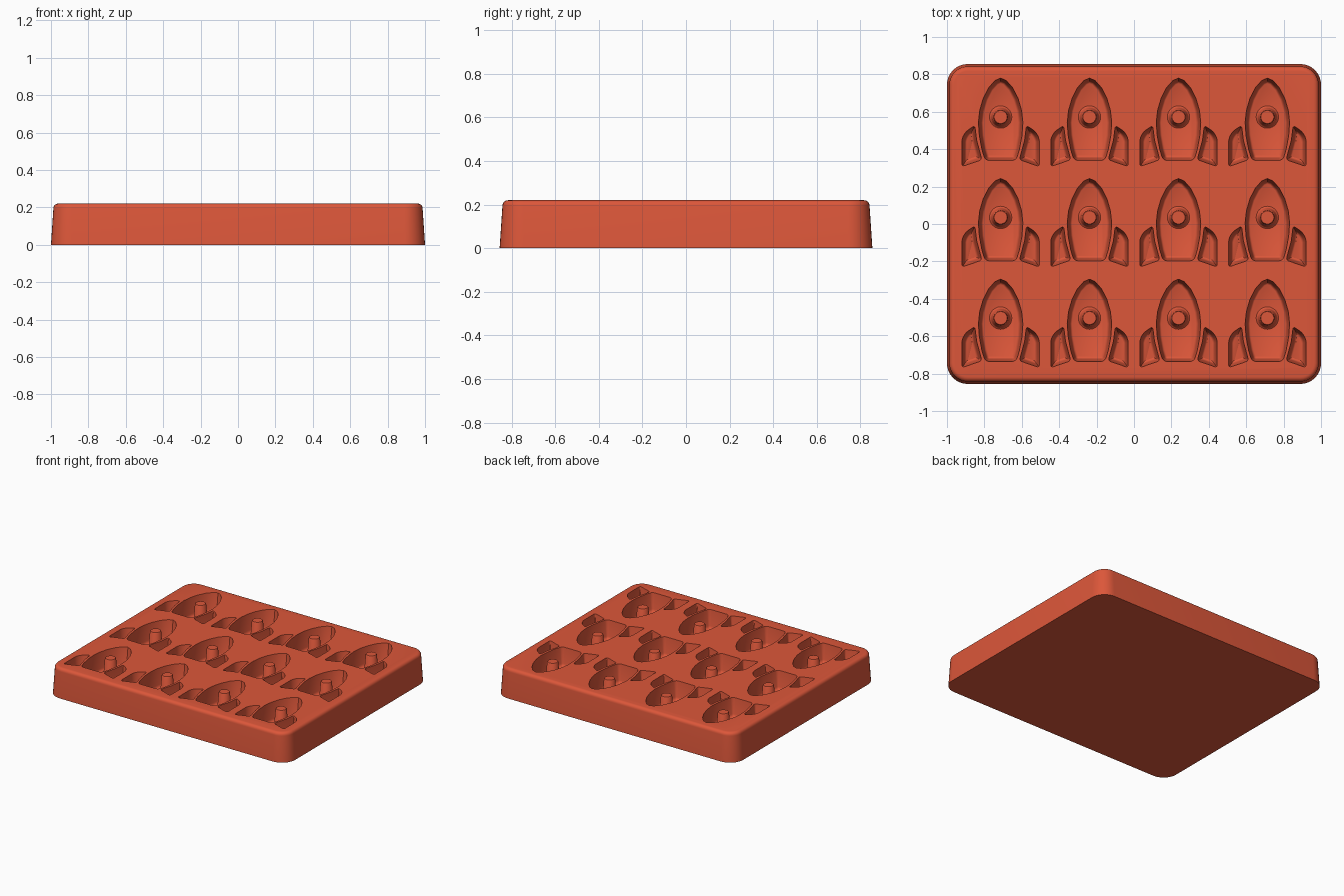
import bpy, bmesh, math
from mathutils import Vector

if "Cube" in bpy.data.objects:
    bpy.data.objects.remove(bpy.data.objects["Cube"], do_unlink=True)

TOP, FLOOR = 0.22, 0.085
COLUMNS = [-0.713, -0.238, 0.238, 0.713]
ROWS = [0.572, 0.035, -0.503]

red = bpy.data.materials.new("brick red")
red.use_nodes = True
colour = (0.72, 0.095, 0.042, 1)
red.diffuse_color = colour
red.node_tree.nodes["Principled BSDF"].inputs["Base Color"].default_value = colour


def rounded(points, radii, steps=5):
    """Round each corner of a counter-clockwise outline with a short curve."""
    out = []
    for i, (p, r) in enumerate(zip(points, radii)):
        p = Vector(p)
        if r == 0:
            out.append(p)
            continue
        a = p + (Vector(points[i - 1]) - p).normalized() * r
        b = p + (Vector(points[(i + 1) % len(points)]) - p).normalized() * r
        for k in range(steps + 1):
            t = k / steps
            w = math.sqrt(2) / 2 * 2 * t * (1 - t)
            total = (1 - t) ** 2 + w + t * t
            out.append((a * (1 - t) ** 2 + p * w + b * t * t) / total)
    return out


def inset(points, d):
    """Move an outline inwards by d."""
    out = []
    for i, p in enumerate(points):
        u = (p - points[i - 1]).normalized()
        v = (points[(i + 1) % len(points)] - p).normalized()
        n = Vector((-u.y, u.x)) + Vector((-v.y, v.x))
        out.append(p + n * (2 * d / max(n.length_squared, 0.8)))
    return out


def loft(bm, outline, levels, centre=(0, 0)):
    """Stack inset copies of an outline, lowest first, into a closed solid."""
    rings = []
    for z, d in levels:
        rings.append([bm.verts.new((p.x + centre[0], p.y + centre[1], z))
                      for p in inset(outline, d)])
    n = len(outline)
    for low, high in zip(rings, rings[1:]):
        for i in range(n):
            j = (i + 1) % n
            bm.faces.new((low[i], low[j], high[j], high[i]))
    bm.faces.new(rings[0][::-1])
    bm.faces.new(rings[-1])


def finish(bm, name):
    bmesh.ops.recalc_face_normals(bm, faces=bm.faces)
    mesh = bpy.data.meshes.new(name)
    bm.to_mesh(mesh)
    bm.free()
    mesh.materials.append(red)
    obj = bpy.data.objects.new(name, mesh)
    bpy.context.collection.objects.link(obj)
    return obj


def smooth(obj):
    bpy.ops.object.select_all(action='DESELECT')
    obj.select_set(True)
    bpy.context.view_layer.objects.active = obj
    bpy.ops.object.shade_smooth_by_angle(angle=math.radians(35))


# Tapered tray block with a rounded top rim
bm = bmesh.new()
corners = [(-1, -0.855), (1, -0.855), (1, 0.855), (-1, 0.855)]
rim = [(TOP - 0.025 * (1 - math.sin(a)), 0.013 + 0.025 * (1 - math.cos(a)))
       for a in [math.radians(18 * k) for k in range(6)]]
loft(bm, rounded(corners, [0.11] * 4, 8), [(0, 0)] + rim)
tray = finish(bm, "tray")

# Rocket hull outline: pointed nose, curved sides, flat tail
side = [(0.082, -0.232), (0.1, -0.175), (0.114, -0.1), (0.119, -0.03),
        (0.112, 0.035), (0.093, 0.1), (0.064, 0.157), (0.03, 0.195)]
hull = side + [(0, 0.208)] + [(-x, y) for x, y in reversed(side)]
hull = rounded(hull, [0.02] + [0] * (len(hull) - 2) + [0.02], 4)

# Fin outline, mirrored for the other side
fin = [(0.1, -0.228), (0.207, -0.265), (0.207, -0.092), (0.138, -0.045), (0.128, -0.125)]
fins = [rounded(fin, [0.015, 0.015, 0.04, 0.015, 0]),
        rounded([(-x, y) for x, y in reversed(fin)], [0, 0.015, 0.04, 0.015, 0.015])]

# Cavity shape: rounded floor edge and slightly drafted walls
cavity = [(FLOOR, 0.026), (FLOOR + 0.003, 0.02), (FLOOR + 0.009, 0.016),
          (FLOOR + 0.018, 0.013), (TOP, 0), (TOP + 0.02, 0)]
bm = bmesh.new()
for x in COLUMNS:
    for y in ROWS:
        for outline in [hull] + fins:
            loft(bm, outline, cavity, (x, y))
cutter = finish(bm, "rocket_cutter")
cutter.hide_render = True

cut = tray.modifiers.new("cavities", 'BOOLEAN')
cut.operation = 'DIFFERENCE'
cut.solver = 'EXACT'
cut.object = cutter
bpy.context.view_layer.objects.active = tray
tray.select_set(True)
bpy.ops.object.modifier_apply(modifier=cut.name)
bpy.data.objects.remove(cutter, do_unlink=True)
smooth(tray)

# Porthole posts with flared feet, standing in the hulls
bm = bmesh.new()
circle = [Vector((math.cos(a), math.sin(a))) * 0.06
          for a in [math.tau * k / 24 for k in range(24)]]
post = [(FLOOR - 0.005, 0), (FLOOR, 0), (FLOOR + 0.004, 0.006),
        (FLOOR + 0.016, 0.012), (TOP - 0.006, 0.021), (TOP, 0.025)]
for x in COLUMNS:
    for y in ROWS:
        loft(bm, circle, post, (x, y))
smooth(finish(bm, "porthole_posts"))
